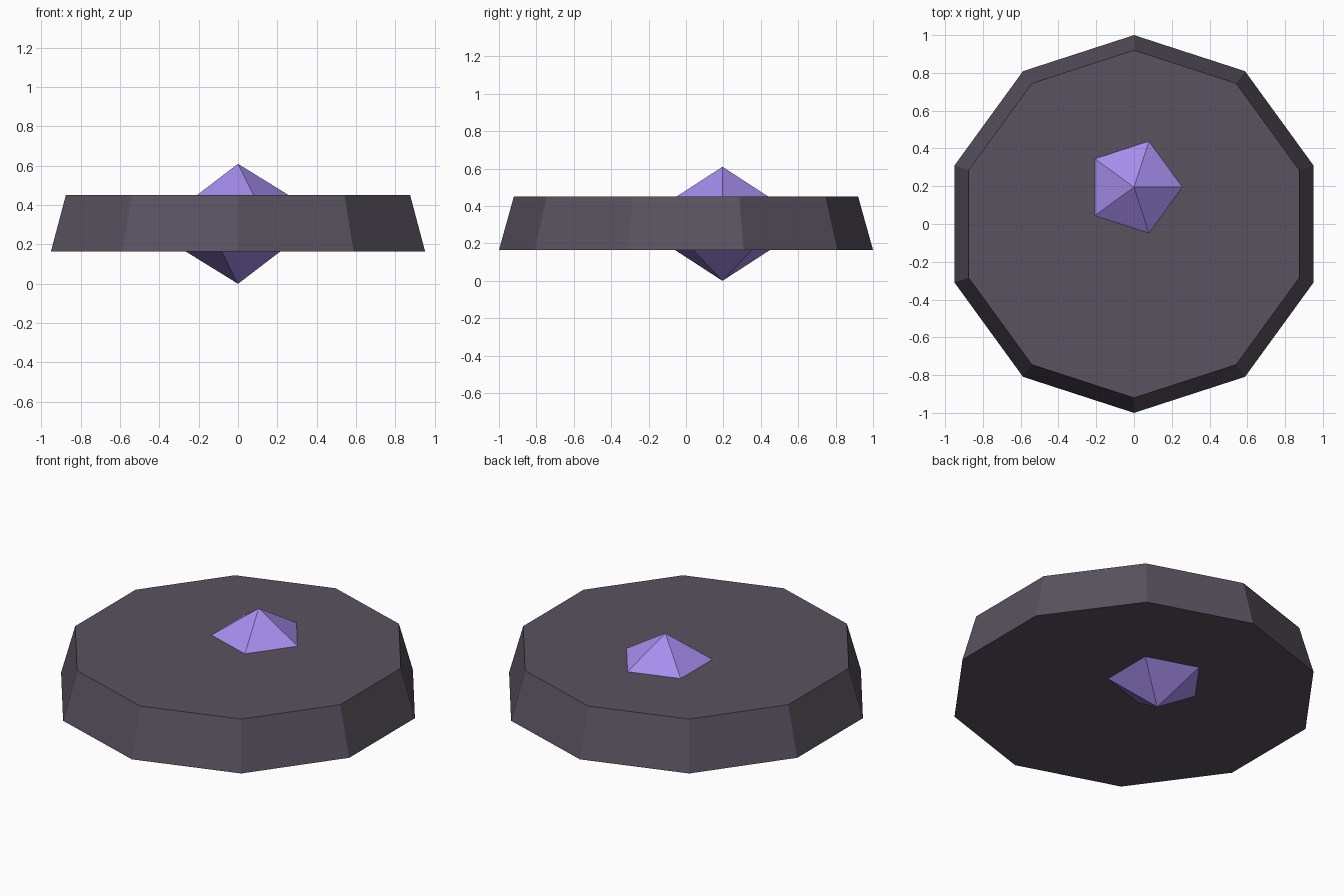
import bpy

if "Cube" in bpy.data.objects:
    bpy.data.objects.remove(bpy.data.objects["Cube"])


def paint(obj, name, colour):
    mat = bpy.data.materials.new(name)
    mat.diffuse_color = (*colour, 1)
    mat.use_nodes = True
    mat.node_tree.nodes["Principled BSDF"].inputs["Base Color"].default_value = mat.diffuse_color
    obj.data.materials.append(mat)
    obj.name = name


# Ten-sided tapered stone slab, one corner pointing along +y
BOTTOM, TOP = 0.165, 0.452
bpy.ops.mesh.primitive_cone_add(vertices=10, radius1=1.0, radius2=0.92,
                                depth=TOP - BOTTOM,
                                location=(0, 0, (BOTTOM + TOP) / 2))
paint(bpy.context.object, "stone_slab", (0.10, 0.085, 0.115))

# Icosahedral crystal set through the slab, resting its lower tip on z = 0
R = 0.305
bpy.ops.mesh.primitive_ico_sphere_add(subdivisions=1, radius=R,
                                      location=(0, 0.195, R))
paint(bpy.context.object, "crystal", (0.38, 0.27, 0.85))
